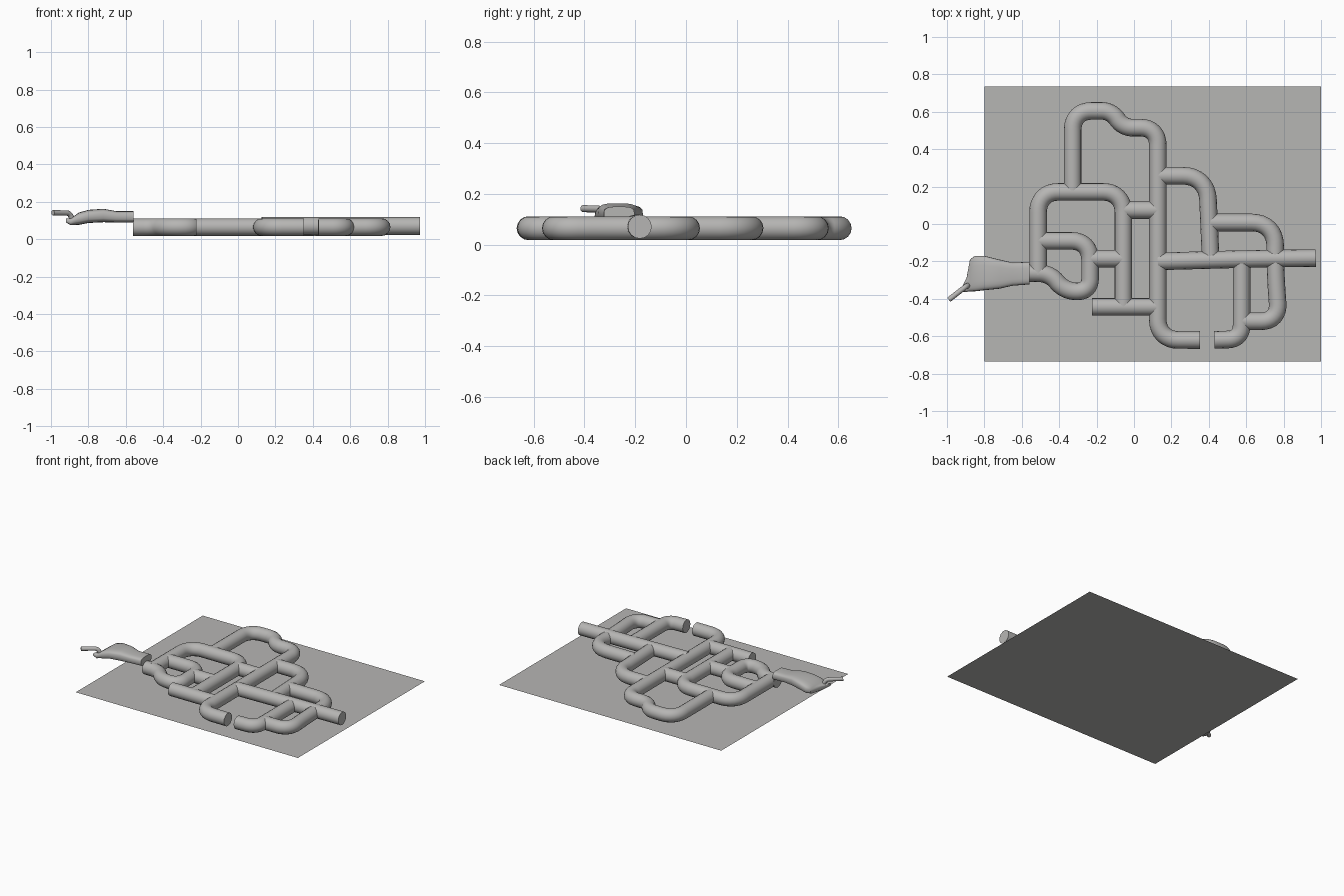
import bpy, bmesh, math
from mathutils import Vector

if "Cube" in bpy.data.objects:
    bpy.data.objects.remove(bpy.data.objects["Cube"])

grey = bpy.data.materials.new("plain_grey")
grey.diffuse_color = (0.47, 0.465, 0.455, 1)
grey.use_nodes = True
grey.node_tree.nodes["Principled BSDF"].inputs["Base Color"].default_value = grey.diffuse_color


def finish(obj, smooth=True):
    obj.data.materials.clear()
    obj.data.materials.append(grey)
    bpy.ops.object.select_all(action='DESELECT')
    obj.select_set(True)
    bpy.context.view_layer.objects.active = obj
    if smooth:
        bpy.ops.object.shade_smooth_by_angle(angle=math.radians(40))


def rounded(points, fillet):
    """Replace each inner corner of a path with a smooth arc."""
    pts = [Vector(p) for p in points]
    out = [pts[0]]
    for a, b, c in zip(pts, pts[1:], pts[2:]):
        r = min(fillet, (a - b).length * 0.49, (c - b).length * 0.49)
        p, q = b + (a - b).normalized() * r, b + (c - b).normalized() * r
        for i in range(9):
            t = i / 8
            w = 2 * t * (1 - t) * 0.85          # slightly rounder than a parabola
            s = (1 - t) ** 2 + w + t * t
            out.append((p * (1 - t) ** 2 + b * w + q * t * t) / s)
    return out + [pts[-1]]


def tube(name, points, z=0.065, radius=0.047, fillet=0.11):
    path = rounded([p if len(p) == 3 else (*p, z) for p in points], fillet)
    cu = bpy.data.curves.new(name, 'CURVE')
    cu.dimensions = '3D'
    cu.bevel_depth = radius
    cu.bevel_resolution = 6
    cu.use_fill_caps = True
    sp = cu.splines.new('POLY')
    sp.points.add(len(path) - 1)
    for sp_pt, p in zip(sp.points, path):
        sp_pt.co = (*p, 1)
    obj = bpy.data.objects.new(name, cu)
    bpy.context.collection.objects.link(obj)
    bpy.ops.object.select_all(action='DESELECT')
    obj.select_set(True)
    bpy.context.view_layer.objects.active = obj
    bpy.ops.object.convert(target='MESH')
    finish(bpy.context.object)


# flat base sheet
bm = bmesh.new()
bm.faces.new([bm.verts.new(p) for p in
              ((-0.8, -0.735, 0), (1, -0.735, 0), (1, 0.735, 0), (-0.8, 0.735, 0))])
me = bpy.data.meshes.new("base_sheet")
bm.to_mesh(me)
bm.free()
base = bpy.data.objects.new("base_sheet", me)
bpy.context.collection.objects.link(base)
finish(base, False)

# pipe network
tube("main_pipe", [(-0.328, 0.18), (-0.328, 0.605), (-0.12, 0.605), (-0.06, 0.515),
                   (0.127, 0.515), (0.127, -0.62), (0.353, -0.62)], fillet=0.14)
tube("left_loop_pipe", [(-0.513, -0.27), (-0.513, 0.172), (-0.057, 0.172), (-0.057, -0.44)])
tube("lower_left_pipe", [(-0.225, -0.443), (0.12, -0.443)])
tube("upper_link_pipe", [(-0.057, 0.075), (0.127, 0.075)])
tube("inner_loop_pipe", [(-0.513, -0.09), (-0.235, -0.09), (-0.235, -0.36), (-0.37, -0.36),
                         (-0.45, -0.265), (-0.56, -0.262)], fillet=0.1)
tube("inner_link_pipe", [(-0.235, -0.185), (-0.057, -0.185)])
tube("upper_right_pipe", [(0.127, 0.258), (0.39, 0.258), (0.41, -0.19)], fillet=0.14)
tube("right_loop_pipe", [(0.41, 0.008), (0.755, 0.008), (0.755, -0.25), (0.775, -0.52),
                         (0.58, -0.52)], fillet=0.13)
tube("outlet_pipe", [(0.127, -0.2), (0.6, -0.187), (0.972, -0.182)], z=0.071)
tube("lower_right_pipe", [(0.575, -0.19), (0.575, -0.615), (0.43, -0.62)], fillet=0.13)

# grip beside the inlet: lofted sections (x, y centre, half width, z centre, half height)
sections = [(-0.56, -0.263, 0.060, 0.120, 0.030), (-0.65, -0.268, 0.062, 0.120, 0.030),
            (-0.72, -0.268, 0.078, 0.127, 0.036), (-0.80, -0.262, 0.092, 0.122, 0.035),
            (-0.85, -0.265, 0.095, 0.110, 0.033), (-0.877, -0.275, 0.085, 0.100, 0.024),
            (-0.895, -0.325, 0.038, 0.093, 0.018), (-0.92, -0.350, 0.012, 0.100, 0.010)]
bm = bmesh.new()
N = 24
rings = []
for x, y, w, z, h in sections:
    ring = []
    for i in range(N):
        c, s = math.cos(math.tau * i / N), math.sin(math.tau * i / N)
        ring.append(bm.verts.new((x, y + w * math.copysign(abs(c) ** 0.6, c),
                                  z + h * math.copysign(abs(s) ** 0.6, s))))
    rings.append(ring)
for a, b in zip(rings, rings[1:]):
    for i in range(N):
        j = (i + 1) % N
        bm.faces.new((a[i], a[j], b[j], b[i]))
bm.faces.new(rings[0])
bm.faces.new(rings[-1])
bmesh.ops.recalc_face_normals(bm, faces=bm.faces)
me = bpy.data.meshes.new("grip")
bm.to_mesh(me)
bm.free()
grip = bpy.data.objects.new("grip", me)
bpy.context.collection.objects.link(grip)
finish(grip)

# thin bent tail at the end of the grip
tube("grip_tail", [(-0.88, -0.325, 0.09), (-0.9, -0.335, 0.14), (-0.99, -0.405, 0.142)],
     radius=0.014, fillet=0.02)
